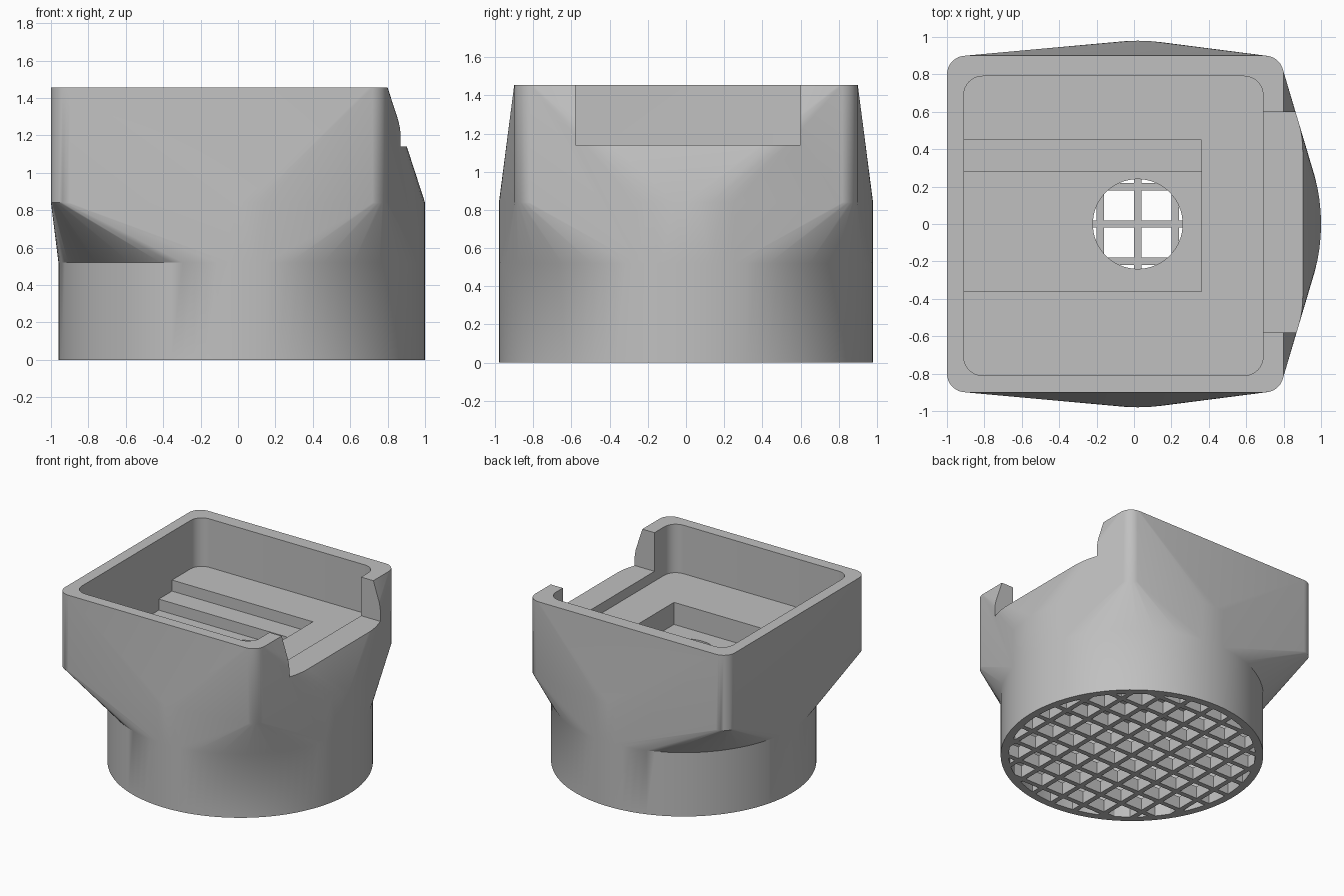
import bpy, bmesh
from math import cos, sin, pi, radians, sqrt

if "Cube" in bpy.data.objects:
    bpy.data.objects.remove(bpy.data.objects["Cube"], do_unlink=True)

grey = bpy.data.materials.new("light grey plastic")
grey.use_nodes = True
colour = (0.53, 0.53, 0.53, 1)
grey.diffuse_color = colour
grey.node_tree.nodes["Principled BSDF"].inputs["Base Color"].default_value = colour

AXIS = 0.02        # x of the round socket
RADIUS = 0.98
RIM = 1.455        # top of the tray
SHOULDER = 0.84    # underside of the square part
NECK = 0.52        # where the round socket starts to flare


def circle(radius, n=96):
    return [(AXIS + radius * cos(2 * pi * i / n), radius * sin(2 * pi * i / n))
            for i in range(n)]


def rectangle(x0, x1, y0, y1, r=0.0, n=8):
    """Outline of a rectangle, with rounded corners when r is set."""
    if not r:
        return [(x0, y0), (x1, y0), (x1, y1), (x0, y1)]
    pts = []
    centres = [(x1 - r, y1 - r), (x0 + r, y1 - r), (x0 + r, y0 + r), (x1 - r, y0 + r)]
    for k, (cx, cy) in enumerate(centres):
        for i in range(n + 1):
            a = pi / 2 * (k + i / n)
            pts.append((cx + r * cos(a), cy + r * sin(a)))
    return pts


def levels(outline, z0, z1):
    return [(x, y, z) for z in (z0, z1) for x, y in outline]


def hull(points):
    bm = bmesh.new()
    for p in points:
        bm.verts.new(p)
    res = bmesh.ops.convex_hull(bm, input=bm.verts[:])
    loose = {g for g in res["geom_interior"] + res["geom_unused"]
             if isinstance(g, bmesh.types.BMVert)}
    bmesh.ops.delete(bm, geom=list(loose), context='VERTS')
    bmesh.ops.dissolve_limit(bm, angle_limit=radians(0.1),
                             verts=bm.verts[:], edges=bm.edges[:])
    bmesh.ops.recalc_face_normals(bm, faces=bm.faces[:])
    return bm


def make_object(name, bm):
    mesh = bpy.data.meshes.new(name)
    bm.to_mesh(mesh)
    bm.free()
    mesh.materials.append(grey)
    ob = bpy.data.objects.new(name, mesh)
    bpy.context.collection.objects.link(ob)
    return ob


def cut(target, outline, z0, z1):
    """Subtract a prism from the target."""
    cutter = make_object("cutter", hull(levels(outline, z0, z1)))
    mod = target.modifiers.new("cut", 'BOOLEAN')
    mod.operation, mod.solver, mod.object = 'DIFFERENCE', 'EXACT', cutter
    bpy.context.view_layer.update()
    graph = bpy.context.evaluated_depsgraph_get()
    mesh = bpy.data.meshes.new_from_object(target.evaluated_get(graph))
    target.modifiers.clear()
    target.data = mesh
    bpy.data.objects.remove(cutter, do_unlink=True)


# Body: square tray blended into a round socket
tray = rectangle(-1.0, 0.80, -0.90, 0.90, 0.10)
bm = hull(levels(circle(RADIUS), NECK, SHOULDER) + levels(tray, SHOULDER, RIM))
under = [f for f in bm.faces if all(abs(v.co.z - NECK) < 1e-4 for v in f.verts)]
bmesh.ops.delete(bm, geom=under, context='FACES')
edge = [e for e in bm.edges if e.is_boundary]
skirt = bmesh.ops.extrude_edge_only(bm, edges=edge)["geom"]
for v in skirt:
    if isinstance(v, bmesh.types.BMVert):
        v.co.z = 0
bmesh.ops.holes_fill(bm, edges=[e for e in bm.edges if e.is_boundary], sides=0)
bmesh.ops.recalc_face_normals(bm, faces=bm.faces[:])
body = make_object("body", bm)

# Tray recess, side notch, stepped pit, drain hole and socket bore
cut(body, rectangle(-0.91, 0.69, -0.81, 0.79, 0.10), 1.06, 1.6)
cut(body, rectangle(0.5, 1.2, -0.58, 0.60), 1.14, 1.6)
cut(body, rectangle(-0.91, 0.36, -0.36, 0.45), 0.97, 1.2)
cut(body, rectangle(-0.91, 0.36, -0.36, 0.28), 0.88, 1.2)
cut(body, circle(0.24, 64), 0.6, 1.2)
cut(body, circle(0.92), -0.2, 0.80)

bpy.ops.object.select_all(action='DESELECT')
body.select_set(True)
bpy.context.view_layer.objects.active = body
bpy.ops.object.shade_smooth_by_angle(angle=radians(30))

# Strainer: crossed bars over the socket opening
grid = bmesh.new()
HALF = 0.02
for i in range(-4, 5):
    d = i * 0.2
    reach = sqrt(0.94 ** 2 - d * d)
    for bar in (rectangle(AXIS + d - HALF, AXIS + d + HALF, -reach, reach),
                rectangle(AXIS - reach, AXIS + reach, d - HALF, d + HALF)):
        part = hull(levels(bar, 0.0, 0.1))
        tmp = bpy.data.meshes.new("bar")
        part.to_mesh(tmp)
        part.free()
        grid.from_mesh(tmp)
        bpy.data.meshes.remove(tmp)
make_object("strainer_grid", grid)
